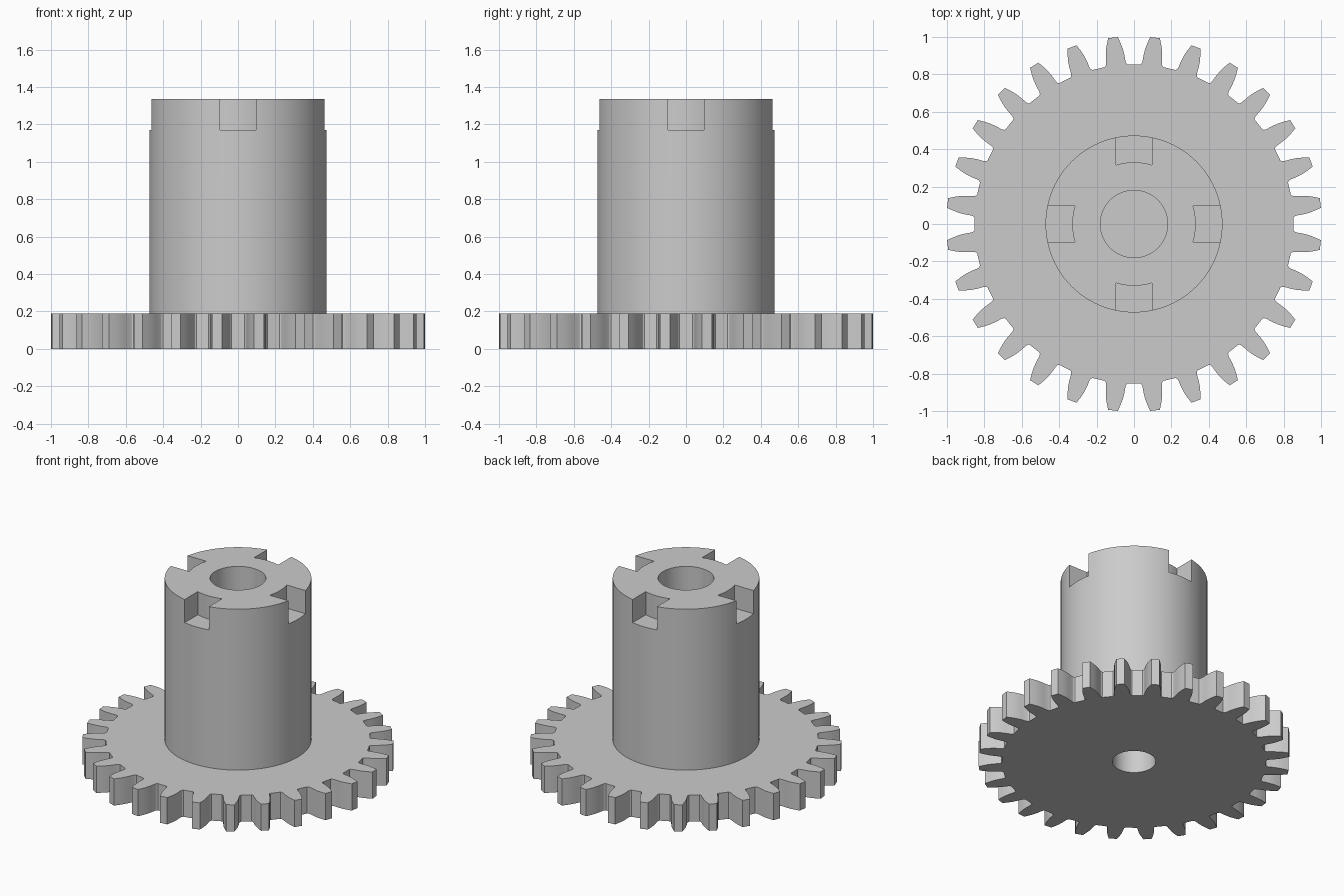
import bpy
import bmesh
import math
from mathutils import Matrix

cube = bpy.data.objects.get("Cube")
if cube:
    bpy.data.objects.remove(cube, do_unlink=True)

TEETH = 28
GEAR_TOP = 0.19
TOP = 1.335
SHAFT_R = 0.473
SEGMENTS = 96

grey = bpy.data.materials.new("plain grey")
grey.use_nodes = True
grey.diffuse_color = (0.6, 0.6, 0.6, 1)
grey.node_tree.nodes["Principled BSDF"].inputs["Base Color"].default_value = (0.6, 0.6, 0.6, 1)


def prism(name, outline, z0, z1):
    """Extrude a counter-clockwise outline from z0 to z1."""
    bm = bmesh.new()
    face = bm.faces.new([bm.verts.new((x, y, z0)) for x, y in outline])
    extruded = bmesh.ops.extrude_face_region(bm, geom=[face])["geom"]
    moved = [v for v in extruded if isinstance(v, bmesh.types.BMVert)]
    bmesh.ops.translate(bm, verts=moved, vec=(0, 0, z1 - z0))
    bmesh.ops.recalc_face_normals(bm, faces=bm.faces)
    mesh = bpy.data.meshes.new(name)
    bm.to_mesh(mesh)
    bm.free()
    obj = bpy.data.objects.new(name, mesh)
    bpy.context.collection.objects.link(obj)
    mesh.materials.append(grey)
    return obj


def circle(radius, count=SEGMENTS):
    return [(radius * math.cos(math.tau * i / count), radius * math.sin(math.tau * i / count))
            for i in range(count)]


def cut(target, cutter):
    """Subtract the cutter for good and delete it."""
    cutter.hide_render = True
    mod = target.modifiers.new("cut", 'BOOLEAN')
    mod.operation = 'DIFFERENCE'
    mod.solver = 'EXACT'
    mod.object = cutter
    bpy.context.view_layer.objects.active = target
    bpy.ops.object.modifier_apply(modifier=mod.name)
    bpy.data.objects.remove(cutter, do_unlink=True)


# Toothed wheel: (radius, half width) along one flank, root to tip
flank = [(0.853, 0.062), (0.858, 0.056), (0.872, 0.052), (0.905, 0.05),
         (0.94, 0.045), (0.97, 0.037), (1.003, 0.026)]
tooth = [(r, -w) for r, w in flank] + [(r, w) for r, w in reversed(flank)]
outline = []
for i in range(TEETH):
    turn = Matrix.Rotation(math.tau * (i + 0.5) / TEETH, 2)
    for r, w in tooth:
        angle = w / r
        p = turn @ Matrix.Rotation(angle, 2).col[0]
        outline.append((p.x * r, p.y * r))
gear = prism("gear_wheel", outline, 0, GEAR_TOP)

# Shaft
shaft = prism("shaft", circle(SHAFT_R), GEAR_TOP, TOP)

# Four slots in the shaft's top rim, each with a curved inner wall
HALF, INNER = 0.095, 0.33
for k in range(4):
    steps = 8
    xs = [-HALF + 2 * HALF * j / steps for j in range(steps + 1)]
    slot = [(x, math.sqrt(INNER ** 2 - x ** 2)) for x in xs] + [(HALF, 0.6), (-HALF, 0.6)]
    turn = Matrix.Rotation(k * math.pi / 2, 4, 'Z')
    cutter = prism("slot_cutter", slot, 1.17, TOP + 0.1)
    cutter.data.transform(turn)
    cut(shaft, cutter)

# Blind bores from above and below
cut(shaft, prism("top_bore_cutter", circle(0.18, 64), 0.75, TOP + 0.1))
for part in (shaft, gear):
    cut(part, prism("bottom_bore_cutter", circle(0.14, 64), -0.1, 0.6))

for part in (gear, shaft):
    bpy.ops.object.select_all(action='DESELECT')
    part.select_set(True)
    bpy.context.view_layer.objects.active = part
    bpy.ops.object.shade_smooth_by_angle(angle=math.radians(25))
